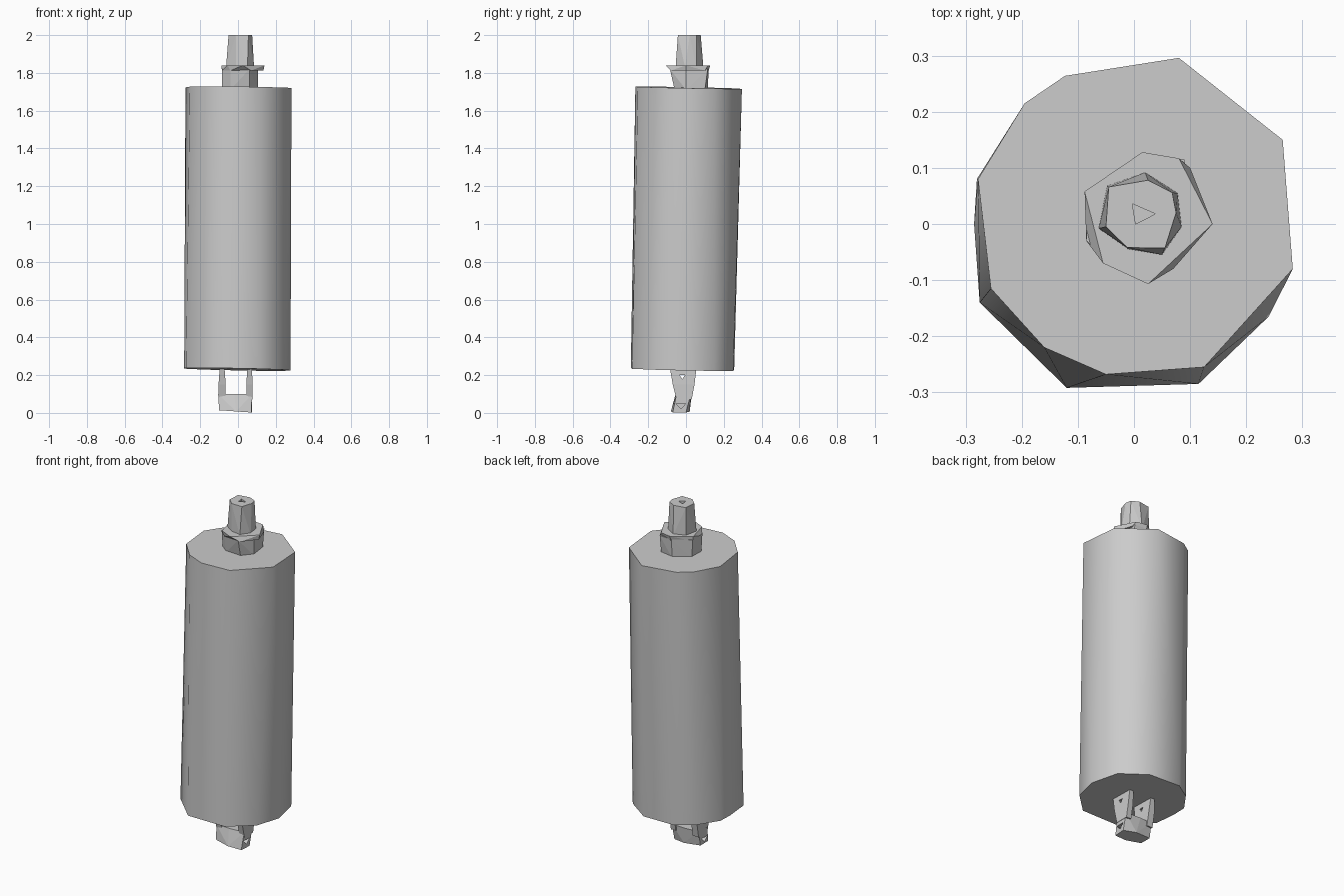
import bpy, bmesh, math
from mathutils import Vector

cube = bpy.data.objects.get("Cube")
if cube:
    bpy.data.objects.remove(cube, do_unlink=True)

grey = bpy.data.materials.new("plain grey")
grey.use_nodes = True
grey.diffuse_color = (0.6, 0.6, 0.6, 1)
grey.node_tree.nodes["Principled BSDF"].inputs["Base Color"].default_value = (0.6, 0.6, 0.6, 1)


def ring(points, height, tilt_x=0, tilt_y=0):
    """Lift a flat outline to a height, with an optional slope."""
    return [Vector((x, y, height + tilt_x * x + tilt_y * y)) for x, y in points]


def hull(name, *rings, smooth=None):
    """Faceted convex part wrapped around its cross-sections."""
    bm = bmesh.new()
    for r in rings:
        for p in r:
            bm.verts.new(p)
    out = bmesh.ops.convex_hull(bm, input=bm.verts)
    loose = [g for g in out["geom_interior"] if isinstance(g, bmesh.types.BMVert)]
    bmesh.ops.delete(bm, geom=loose, context="VERTS")
    bmesh.ops.dissolve_limit(bm, angle_limit=math.radians(1), verts=bm.verts, edges=bm.edges)
    bmesh.ops.recalc_face_normals(bm, faces=bm.faces)
    mesh = bpy.data.meshes.new(name)
    bm.to_mesh(mesh)
    bm.free()
    mesh.materials.append(grey)
    obj = bpy.data.objects.new(name, mesh)
    bpy.context.collection.objects.link(obj)
    if smooth:
        bpy.ops.object.select_all(action="DESELECT")
        obj.select_set(True)
        bpy.context.view_layer.objects.active = obj
        bpy.ops.object.shade_smooth_by_angle(angle=math.radians(smooth))
    return obj


def cut(obj, points, direction):
    """Cut a prism, swept from points along direction, out of obj."""
    tool = hull("cutter", points, [p + Vector(direction) for p in points])
    tool.hide_render = True
    mod = obj.modifiers.new("hole", "BOOLEAN")
    mod.solver = "EXACT"
    mod.object = tool
    bpy.context.view_layer.objects.active = obj
    bpy.ops.object.modifier_apply(modifier=mod.name)
    bpy.data.objects.remove(tool, do_unlink=True)


# Main barrel, uneven and leaning slightly
barrel_top = [(0.08, 0.296), (0.265, 0.15), (0.283, -0.08), (0.125, -0.255), (-0.05, -0.268),
              (-0.16, -0.22), (-0.255, -0.115), (-0.278, 0.08), (-0.195, 0.215), (-0.123, 0.264)]
barrel_bottom = [(-0.12, -0.292), (0.115, -0.285), (0.24, -0.165), (0.278, -0.02), (0.24, 0.15),
                 (0.1, 0.25), (-0.1, 0.255), (-0.2, 0.19), (-0.28, 0.08), (-0.285, 0), (-0.275, -0.14)]
hull("barrel", ring(barrel_bottom, 0.23, -0.02, -0.02), ring(barrel_top, 1.722, -0.01, -0.02), smooth=40)

# Collar and flange on the top cap
neck_low = [(-0.085, -0.02), (-0.04, -0.055), (0.06, -0.06), (0.105, 0.0), (0.09, 0.1), (0.01, 0.115), (-0.08, 0.06)]
neck_high = [(-0.085, -0.03), (-0.04, -0.07), (0.06, -0.085), (0.105, 0.0), (0.09, 0.115), (0.01, 0.12), (-0.085, 0.06)]
hull("collar", ring(neck_low, 1.71), ring(neck_high, 1.82))
flange_low = [(0.1, 0.1), (0.135, 0.0), (0.07, -0.08), (-0.04, -0.07), (-0.085, -0.03), (-0.085, 0.058), (0.015, 0.12)]
flange_high = [(0.08, 0.117), (0.14, 0), (0.025, -0.107), (-0.055, -0.07), (-0.088, 0.058), (0.015, 0.128)]
hull("flange", ring(flange_low, 1.812), ring(flange_high, 1.84))

# Tapered post with a three-sided pit
post_low = [(-0.063, -0.008), (-0.01, -0.045), (0.05, -0.055), (0.085, -0.005), (0.078, 0.055), (0.02, 0.092), (-0.048, 0.068)]
post_high = [(-0.05, -0.005), (-0.012, -0.042), (0.055, -0.043), (0.075, 0.02), (0.068, 0.056), (0.025, 0.078), (-0.045, 0.066)]
post = hull("post", ring(post_low, 1.83), ring(post_high, 2.0))
cut(post, ring([(-0.003, 0.036), (0.038, 0.018), (0.003, 0.0)], 2.02), (0, 0, -0.08))

# Fork base joining the two prongs
base_low = [(-0.1, -0.06), (-0.01, -0.08), (0.07, -0.07), (0.075, 0.0), (0.0, 0.02), (-0.1, 0.01)]
base_high = [(-0.105, -0.05), (-0.02, -0.055), (0.075, -0.05), (0.075, 0.025), (-0.02, 0.03), (-0.1, 0.025)]
base = hull("fork_base", ring(base_low, 0.007, -0.07), ring(base_high, 0.1))

# Side pits of the fork base
for x, depth in ((0.12, -0.09), (-0.15, 0.09)):
    cut(base, [Vector((x, y, z)) for y, z in ((-0.055, 0.05), (0.0, 0.05), (-0.027, 0.022))], (depth, 0, 0))

# Two flat prongs with pin holes
for name, inner, outer in (("left_prong", 0.045, 0.077), ("right_prong", -0.065, -0.103)):
    middle = (inner + outer) / 2
    prong = hull(name,
                 ring([(inner, -0.05), (outer, -0.05), (outer, 0.03), (inner, 0.03)], 0.07),
                 ring([(inner, -0.07), (outer, -0.07), (outer, 0.045), (inner, 0.045)], 0.15),
                 ring([(middle - 0.013, -0.085), (middle + 0.013, -0.085),
                       (middle + 0.013, 0.055), (middle - 0.013, 0.055)], 0.235))
    cut(prong, [Vector((-0.2 + middle, y, z)) for y, z in ((-0.034, 0.2), (-0.006, 0.2), (-0.02, 0.178))], (0.4, 0, 0))
